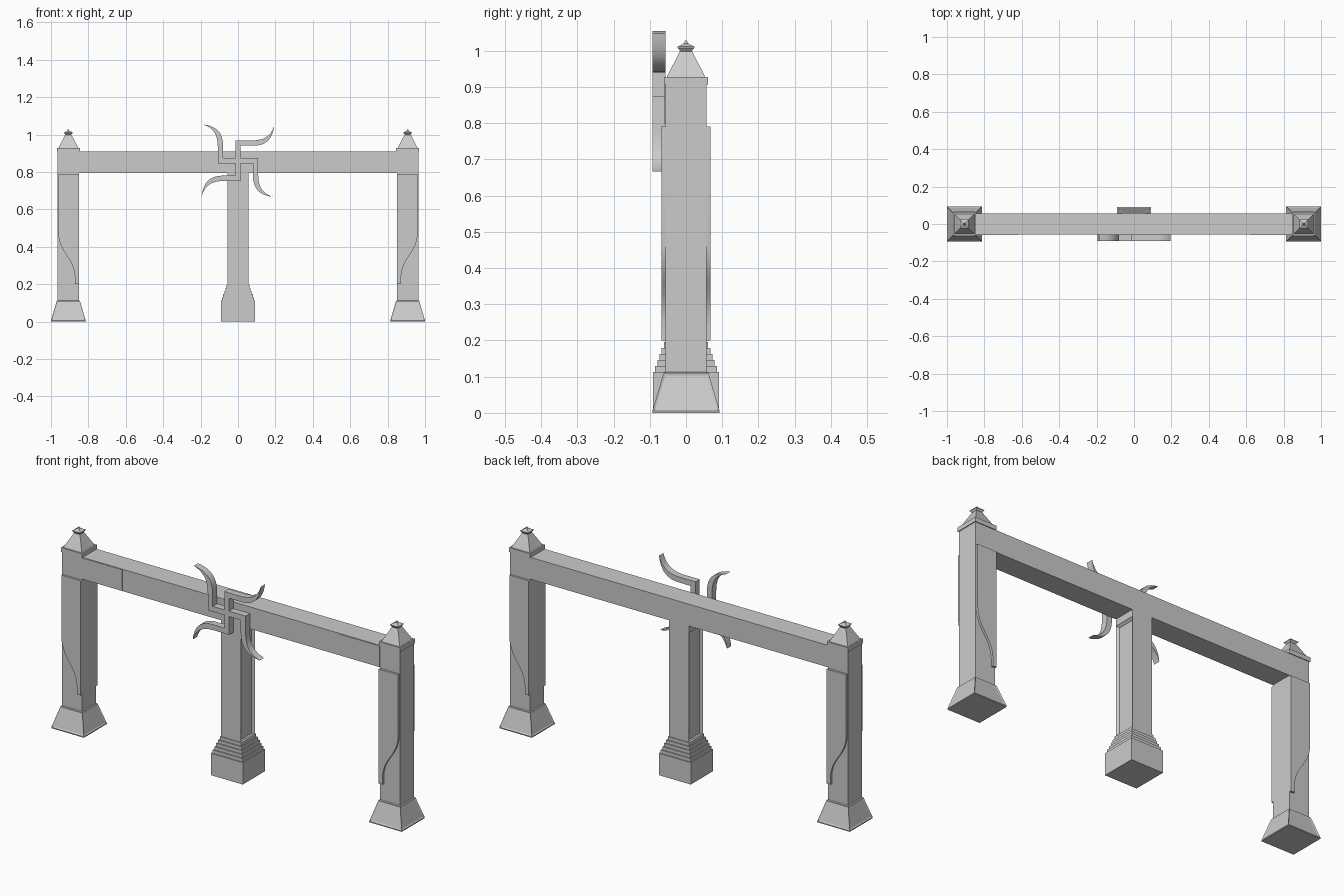
import bpy
import bmesh
import math
from mathutils import Vector
from mathutils.geometry import interpolate_bezier

cube = bpy.data.objects.get("Cube")
if cube:
    bpy.data.objects.remove(cube, do_unlink=True)

stone = bpy.data.materials.new("grey_stone")
stone.use_nodes = True
GREY = (0.6, 0.6, 0.6, 1)
stone.diffuse_color = GREY
stone.node_tree.nodes["Principled BSDF"].inputs["Base Color"].default_value = GREY

HALF = 0.057          # half thickness of posts and beam
POST_X = 0.907        # centre of each outer post
BEAM_LOW, BEAM_TOP = 0.795, 0.908


def finish(name, bm, smooth=False):
    bmesh.ops.recalc_face_normals(bm, faces=bm.faces)
    mesh = bpy.data.meshes.new(name)
    bm.to_mesh(mesh)
    bm.free()
    mesh.materials.append(stone)
    obj = bpy.data.objects.new(name, mesh)
    bpy.context.collection.objects.link(obj)
    if smooth:
        bpy.ops.object.select_all(action="DESELECT")
        obj.select_set(True)
        bpy.context.view_layer.objects.active = obj
        bpy.ops.object.shade_smooth_by_angle(angle=math.radians(30))
    return obj


def square_stack(x, profile):
    """Loft square rings given as (half width, height)."""
    bm = bmesh.new()
    rings = []
    for r, z in profile:
        rings.append([bm.verts.new((x + sx * r, sy * r, z))
                      for sx, sy in ((-1, -1), (1, -1), (1, 1), (-1, 1))])
    for low, high in zip(rings, rings[1:]):
        for i in range(4):
            j = (i + 1) % 4
            bm.faces.new((low[i], low[j], high[j], high[i]))
    bm.faces.new(rings[0][::-1])
    bm.faces.new(rings[-1])
    bmesh.ops.recalc_face_normals(bm, faces=bm.faces)
    return bm


def sunken_panels(bm, faces, border, depth):
    bmesh.ops.inset_individual(bm, faces=faces, thickness=border,
                               depth=-depth, use_even_offset=True)


def box(name, x0, x1, y0, y1, z0, z1):
    bm = bmesh.new()
    bmesh.ops.create_cube(bm, size=1)
    for v in bm.verts:
        v.co = Vector((x1 if v.co.x > 0 else x0,
                       y1 if v.co.y > 0 else y0,
                       z1 if v.co.z > 0 else z0))
    return finish(name, bm)


def slab(name, outline, y0, y1):
    """Extrude an (x, z) outline from y0 to y1."""
    bm = bmesh.new()
    face = bm.faces.new([bm.verts.new((x, y0, z)) for x, z in outline])
    moved = bmesh.ops.extrude_face_region(bm, geom=[face])["geom"]
    verts = [g for g in moved if isinstance(g, bmesh.types.BMVert)]
    bmesh.ops.translate(bm, verts=verts, vec=(0, y1 - y0, 0))
    return finish(name, bm, smooth=True)


def bezier(points, steps=12):
    pts = [Vector((x, z, 0)) for x, z in points]
    return [(p.x, p.y) for p in interpolate_bezier(*pts, steps)]


# Beam
box("beam", -POST_X + HALF, POST_X - HALF, -HALF, HALF, BEAM_LOW, BEAM_TOP)

# Outer posts, mirrored left and right
for side, label in ((1, "left"), (-1, "right")):
    x = side * POST_X
    finish(label + "_post", square_stack(x, [(HALF, 0.1), (HALF, BEAM_TOP)]))

    # Tapered foot with sunken panels
    foot = square_stack(x, [(0.093, 0), (0.093, 0.005), (0.062, 0.11), (HALF, 0.113)])
    slopes = [f for f in foot.faces if f.calc_area() > 0.01 and 0.1 < f.normal.z < 0.9]
    sunken_panels(foot, slopes, 0.006, 0.003)
    finish(label + "_foot", foot)

    # Cap slab, pyramid roof and finial
    finish(label + "_cap", square_stack(x, [(0.061, 0.906), (0.061, 0.928)]))
    finish(label + "_roof", square_stack(x, [(0.053, 0.928), (0.017, 0.998)]))
    finish(label + "_finial", square_stack(
        x, [(0.014, 0.997), (0.023, 1.008), (0.023, 1.011), (0.006, 1.02), (0.001, 1.03)]))

    # Curved plates on the front and back of the post
    outer, inner = POST_X + HALF - 0.004, POST_X - HALF
    tail = inner + 0.022
    curve = bezier([(tail, 0.24), (tail + 0.004, 0.34), (outer - 0.01, 0.36), (outer, 0.46)])
    outline = [(inner, 0.79), (inner, 0.2), (tail, 0.2)] + curve + [(outer, 0.79)]
    outline = [(side * px, pz) for px, pz in outline]
    slab(label + "_front_plate", outline, -HALF, -0.068)
    slab(label + "_back_plate", outline, HALF, 0.068)

    # Thin plate at the end of the beam
    ends = sorted((side * 0.62, side * inner))
    box(label + "_beam_plate", *ends, -HALF - 0.002, -HALF, BEAM_LOW + 0.003, BEAM_TOP - 0.003)

# Central post with sunken side panels
shaft = square_stack(0, [(HALF, 0.19), (HALF, 0.76), (HALF, BEAM_LOW)])
sides = [f for f in shaft.faces if abs(f.normal.x) > 0.9 and f.calc_area() > 0.02]
sunken_panels(shaft, sides, 0.01, 0.012)
finish("central_post", shaft)

# Stepped central base
STEPS = 5
steps = [(0.091, 0), (0.091, 0.113)]
for i in range(STEPS):
    r = 0.085 - 0.006 * i
    z = 0.113 + 0.0165 * i
    steps += [(r, z), (r, z + 0.0165)]
finish("central_base", square_stack(0, steps))

# Four-armed pinwheel ornament with tapering curled tips
W = 0.014
arm = [(-W, W), (-W, 0.108)]
arm += bezier([(0.07, 0.108), (0.14, 0.108), (0.175, 0.13), (0.194, 0.188)])
arm += bezier([(0.194, 0.188), (0.185, 0.115), (0.15, 0.08), (0.08, 0.08)])[1:]
arm += [(W, 0.08)]
outline = []
for turn in range(4):
    outline += arm
    arm = [(z, -x) for x, z in arm]
slab("pinwheel_ornament", [(x, z + 0.86) for x, z in outline], -HALF, -0.092)
